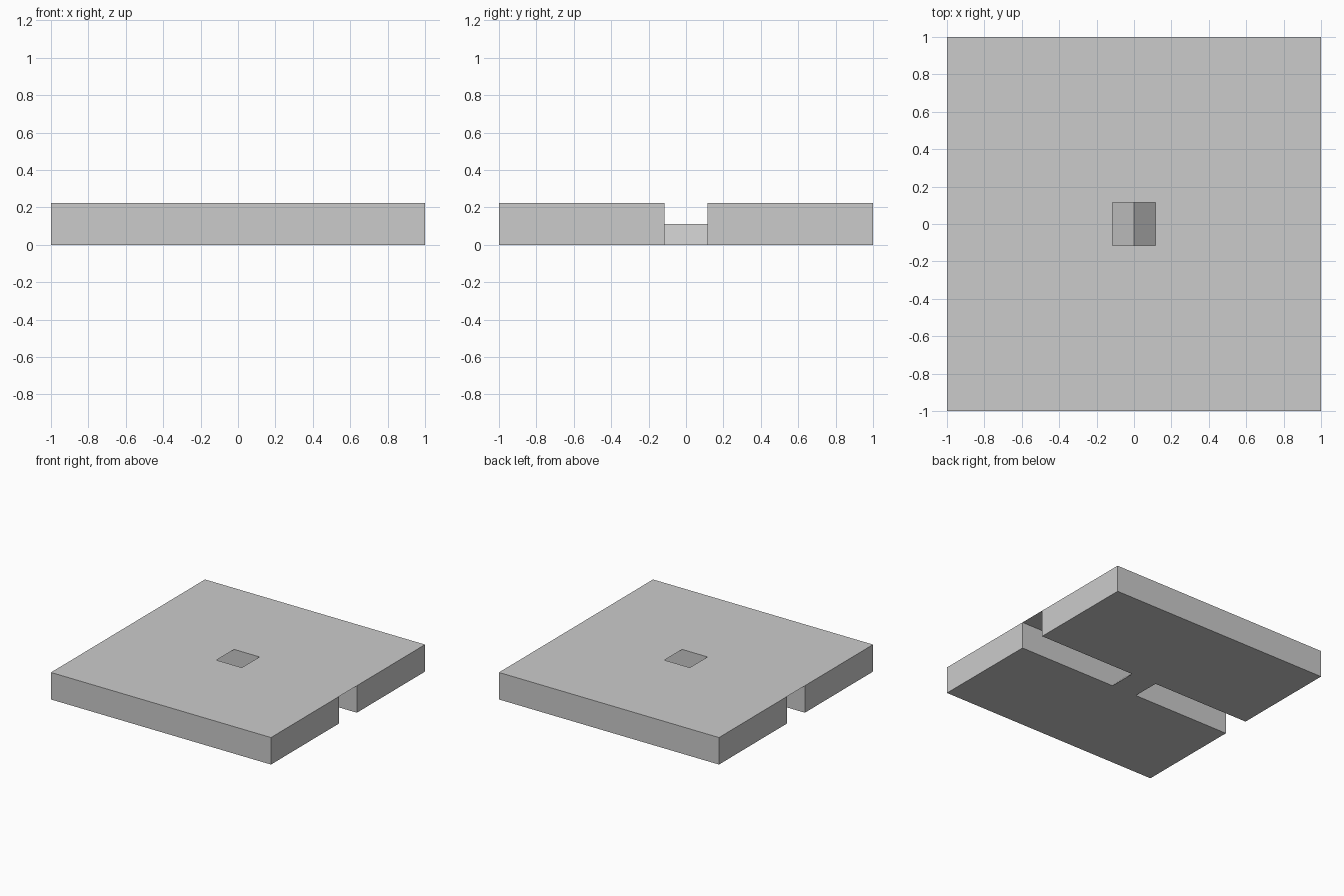
import bpy, bmesh

if "Cube" in bpy.data.objects:
    bpy.data.objects.remove(bpy.data.objects["Cube"])

H = 0.222      # slab height
W = 0.115      # half width of the slot and of the square opening
R = 0.111      # ridge height
XS = [-1, -W, 0, W, 1]
YS = [-1, -W, W, 1]

bm = bmesh.new()


def face(*pts):
    """Add a face from corner points, skipping repeated corners."""
    bm.faces.new([bm.verts.new(p) for p in dict.fromkeys(pts)])


def ridge(x):
    return R if x == 0 else 0


for x0, x1 in zip(XS, XS[1:]):
    middle = abs(x0 + x1) < 2 * W
    for y0, y1 in zip(YS, YS[1:]):
        in_slot = y0 == -W
        # top skin, open over the ridge
        if not (middle and in_slot):
            face((x0, y0, H), (x1, y0, H), (x1, y1, H), (x0, y1, H))
        # underside, open along both slot arms
        if middle or not in_slot:
            face((x0, y0, 0), (x0, y1, 0), (x1, y1, 0), (x1, y0, 0))
    # outer front and back walls
    face((x0, -1, 0), (x1, -1, 0), (x1, -1, H), (x0, -1, H))
    face((x1, 1, 0), (x0, 1, 0), (x0, 1, H), (x1, 1, H))
    # slot walls, rising from the ridge profile
    z0, z1 = (ridge(x0), ridge(x1)) if middle else (0, 0)
    face((x1, -W, z1), (x0, -W, z0), (x0, -W, H), (x1, -W, H))
    face((x0, W, z0), (x1, W, z1), (x1, W, H), (x0, W, H))
    # sloping ridge faces
    if middle:
        face((x0, -W, z0), (x1, -W, z1), (x1, W, z1), (x0, W, z0))

# left and right end walls on both sides of the slot
for y0, y1 in ((-1, -W), (W, 1)):
    face((1, y0, 0), (1, y1, 0), (1, y1, H), (1, y0, H))
    face((-1, y1, 0), (-1, y0, 0), (-1, y0, H), (-1, y1, H))

bmesh.ops.remove_doubles(bm, verts=bm.verts, dist=1e-5)
mesh = bpy.data.meshes.new("slotted_slab")
bm.to_mesh(mesh)
bm.free()
bpy.context.collection.objects.link(bpy.data.objects.new("slotted_slab", mesh))
